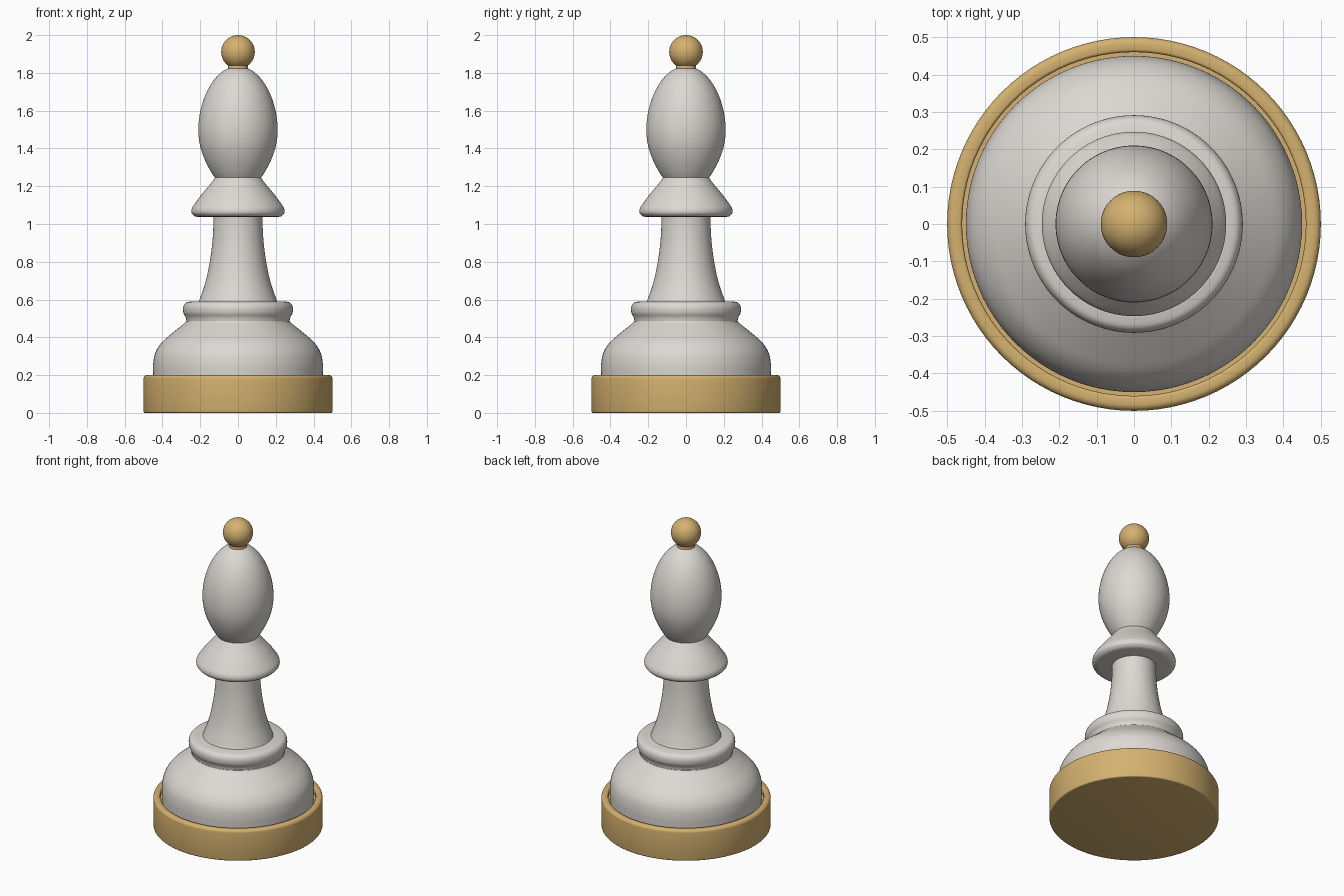
import bpy, bmesh, math
from mathutils import Vector

if "Cube" in bpy.data.objects:
    bpy.data.objects.remove(bpy.data.objects["Cube"])

SIDES = 96


def material(name, rgb):
    m = bpy.data.materials.new(name)
    m.diffuse_color = (*rgb, 1)
    m.use_nodes = True
    m.node_tree.nodes["Principled BSDF"].inputs["Base Color"].default_value = m.diffuse_color
    return m


ivory = material("ivory", (0.72, 0.69, 0.65))
gold = material("gold", (0.66, 0.44, 0.16))


def curve(points, n=5):
    """Smooth line through (radius, height) points."""
    p = [Vector(q) for q in points]
    p = [2 * p[0] - p[1]] + p + [2 * p[-1] - p[-2]]
    out = []
    for a, b, c, d in zip(p, p[1:], p[2:], p[3:]):
        for i in range(n):
            t = i / n
            out.append(0.5 * (2 * b + (c - a) * t + (2 * a - 5 * b + 4 * c - d) * t * t
                              + (3 * b - a - 3 * c + d) * t ** 3))
    return [tuple(v) for v in out] + [points[-1]]


def arc(cx, cz, r, start, end, n):
    """Circular stretch of a profile, angles in degrees."""
    angles = [math.radians(start + (end - start) * i / n) for i in range(n + 1)]
    return [(cx + r * math.cos(a), cz + r * math.sin(a)) for a in angles]


def lathe(name, profile, mat):
    """Revolve a bottom-to-top profile that starts and ends on the axis."""
    bm = bmesh.new()
    verts = [bm.verts.new((max(r, 0), 0, z)) for r, z in profile]
    edges = [bm.edges.new(e) for e in zip(verts, verts[1:])]
    bmesh.ops.spin(bm, geom=verts + edges, cent=(0, 0, 0), axis=(0, 0, 1),
                   angle=math.tau, steps=SIDES, use_merge=True)
    bmesh.ops.remove_doubles(bm, verts=bm.verts, dist=1e-5)
    bmesh.ops.recalc_face_normals(bm, faces=bm.faces)
    mesh = bpy.data.meshes.new(name)
    bm.to_mesh(mesh)
    bm.free()
    mesh.materials.append(mat)
    ob = bpy.data.objects.new(name, mesh)
    bpy.context.collection.objects.link(ob)
    bpy.ops.object.select_all(action='DESELECT')
    ob.select_set(True)
    bpy.context.view_layer.objects.active = ob
    bpy.ops.object.shade_smooth_by_angle(angle=math.radians(35))


# Gold plinth with a rounded rim and a shallow recess
lathe("plinth", [(0, 0)] + arc(0.492, 0.008, 0.008, -90, 0, 3)
      + arc(0.482, 0.182, 0.018, 0, 90, 5) + arc(0.468, 0.192, 0.008, 90, 180, 3)
      + [(0.46, 0.17), (0, 0.17)], gold)

# Domed foot
lathe("foot", [(0, 0.17), (0.448, 0.17)]
      + curve([(0.449, 0.2), (0.449, 0.26), (0.437, 0.32), (0.402, 0.375),
               (0.345, 0.425), (0.283, 0.475), (0.275, 0.487)])
      + [(0, 0.487)], ivory)

# Rounded ring on the foot
lathe("ring", [(0, 0.48)]
      + curve([(0.272, 0.48), (0.277, 0.505), (0.289, 0.53), (0.29, 0.56),
               (0.277, 0.582), (0.248, 0.591)])
      + [(0, 0.591)], ivory)

# Tapered stem
lathe("stem", [(0, 0.58)]
      + curve([(0.212, 0.58), (0.2, 0.61), (0.173, 0.69), (0.151, 0.79),
               (0.136, 0.9), (0.13, 1.0), (0.13, 1.05)])
      + [(0, 1.05)], ivory)

# Flared collar
lathe("collar", [(0, 1.037), (0.21, 1.037)]
      + curve([(0.23, 1.041), (0.245, 1.057), (0.245, 1.08), (0.231, 1.105),
               (0.19, 1.16), (0.148, 1.21), (0.122, 1.245)])
      + [(0, 1.245)], ivory)

# Egg-shaped head
lathe("head", [(0, 1.235)]
      + curve([(0.115, 1.235), (0.145, 1.28), (0.178, 1.345), (0.202, 1.42),
               (0.21, 1.5), (0.201, 1.59), (0.174, 1.68), (0.133, 1.755),
               (0.085, 1.805), (0.04, 1.828), (0, 1.833)]), ivory)

# Gold ball finial with a short neck
lathe("finial", [(0, 1.8), (0.058, 1.8), (0.054, 1.825)]
      + arc(0, 1.911, 0.089, -53, 90, 24), gold)
